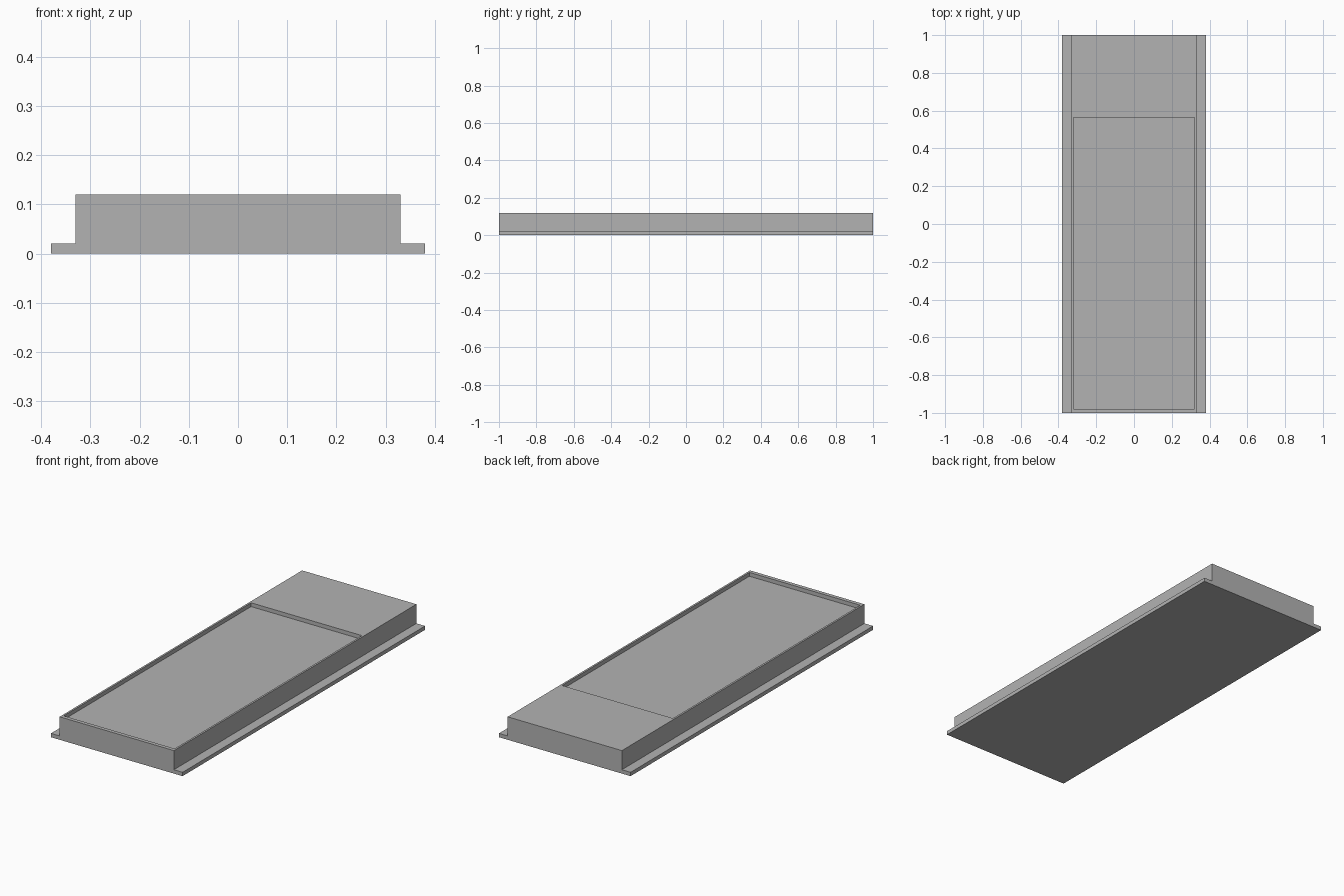
import bpy
import bmesh
from mathutils import Vector

if "Cube" in bpy.data.objects:
    bpy.data.objects.remove(bpy.data.objects["Cube"], do_unlink=True)

GREY = (0.45, 0.45, 0.45, 1.0)
grey = bpy.data.materials.new("plain grey")
grey.use_nodes = True
grey.diffuse_color = GREY
grey.node_tree.nodes["Principled BSDF"].inputs["Base Color"].default_value = GREY

HALF_LENGTH = 1.0
FLANGE_HALF, FLANGE_TOP = 0.38, 0.02
BODY_HALF, BODY_TOP = 0.33, 0.12
TRAY_HALF, TRAY_FRONT, TRAY_BACK, TRAY_DEPTH = 0.32, -0.98, 0.565, 0.02


def finish(name, bm):
    """Turn a bmesh into a flat-shaded grey object."""
    bmesh.ops.recalc_face_normals(bm, faces=bm.faces)
    mesh = bpy.data.meshes.new(name)
    bm.to_mesh(mesh)
    bm.free()
    mesh.materials.append(grey)
    obj = bpy.data.objects.new(name, mesh)
    bpy.context.collection.objects.link(obj)
    return obj


# Stepped body with side flanges: half profile, mirrored and extruded along y
half = [(FLANGE_HALF, 0), (FLANGE_HALF, FLANGE_TOP),
        (BODY_HALF, FLANGE_TOP), (BODY_HALF, BODY_TOP)]
profile = half + [(-x, z) for x, z in reversed(half)]
bm = bmesh.new()
end = bm.faces.new([bm.verts.new((x, -HALF_LENGTH, z)) for x, z in profile])
extruded = bmesh.ops.extrude_face_region(bm, geom=[end], use_keep_orig=True)
bmesh.ops.translate(bm, vec=(0, 2 * HALF_LENGTH, 0),
                    verts=[g for g in extruded["geom"] if isinstance(g, bmesh.types.BMVert)])
body = finish("flanged_body", bm)

# Cutter for the shallow tray in the top, open above the body
bm = bmesh.new()
bmesh.ops.create_cube(bm, size=1)
bmesh.ops.scale(bm, vec=(2 * TRAY_HALF, TRAY_BACK - TRAY_FRONT, 2 * TRAY_DEPTH), verts=bm.verts)
bmesh.ops.translate(bm, vec=Vector((0, (TRAY_FRONT + TRAY_BACK) / 2, BODY_TOP)), verts=bm.verts)
cutter = finish("tray_cutter", bm)
cutter.hide_render = True
cutter.hide_set(True)

# Sunken tray
cut = body.modifiers.new("sunken tray", 'BOOLEAN')
cut.operation = 'DIFFERENCE'
cut.solver = 'EXACT'
cut.object = cutter
